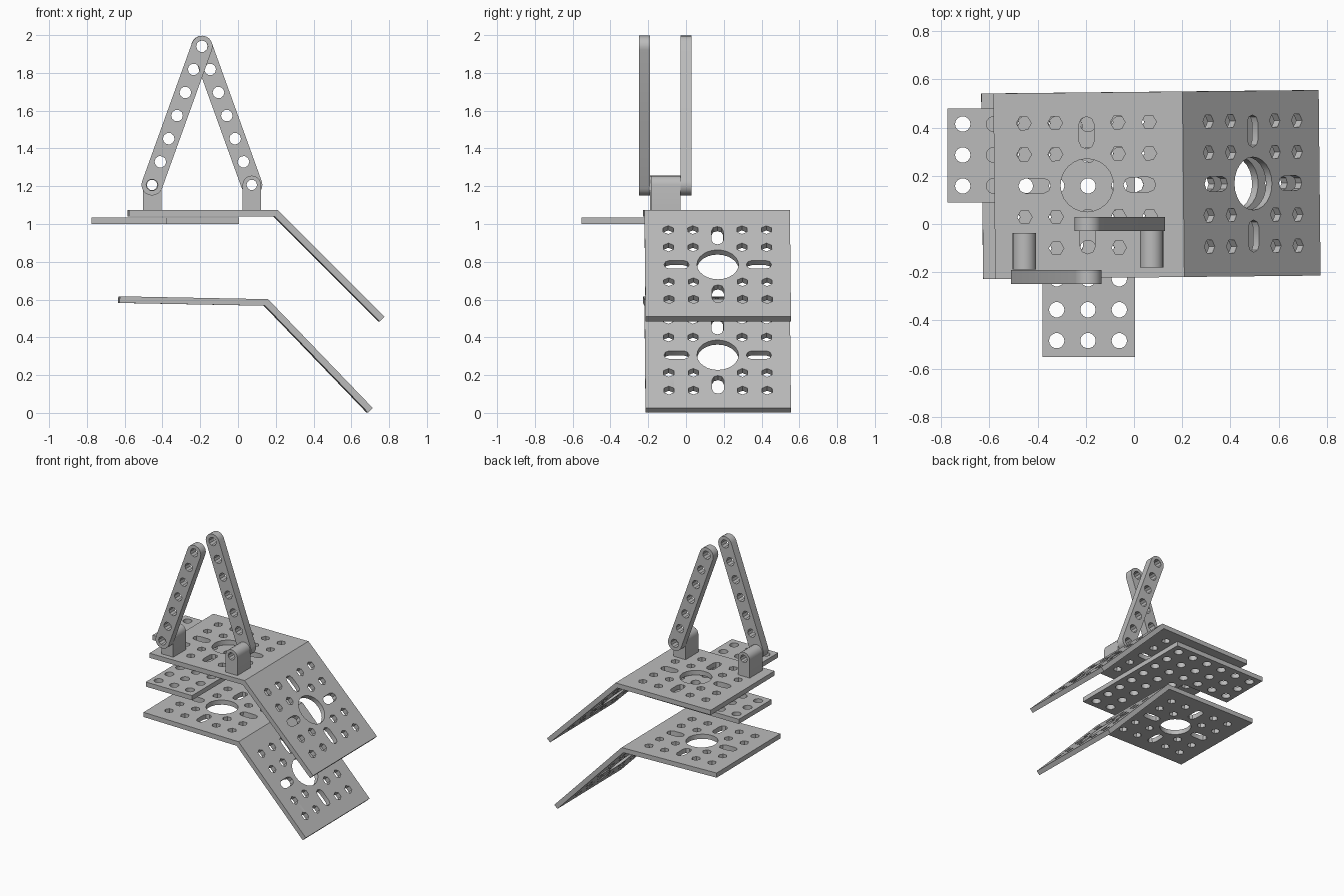
import bpy, bmesh, math
from mathutils import Matrix, Vector

if "Cube" in bpy.data.objects:
    bpy.data.objects.remove(bpy.data.objects["Cube"], do_unlink=True)

PITCH = 0.13      # hole spacing
SHEET = 0.035     # sheet thickness
BEND = math.radians(45)

grey = bpy.data.materials.new("plain grey")
grey.use_nodes = True
colour = (0.5, 0.5, 0.5, 1)
grey.diffuse_color = colour
grey.node_tree.nodes["Principled BSDF"].inputs["Base Color"].default_value = colour


def ring(x, y, r, n):
    return [(x + r * math.cos(2 * math.pi * i / n), y + r * math.sin(2 * math.pi * i / n))
            for i in range(n)]


def stadium(x, y, half, r, angle, n):
    """Rounded slot outline: two half circles joined by straight sides."""
    pts = []
    for side in (1, -1):
        for i in range(n + 1):
            a = -math.pi / 2 + math.pi * i / n
            u, v = side * (half + r * math.cos(a)), side * r * math.sin(a)
            pts.append((x + u * math.cos(angle) - v * math.sin(angle),
                        y + u * math.sin(angle) + v * math.cos(angle)))
    return pts


def sheet(loops, depth):
    """Filled outline with holes, extruded evenly about z = 0, as a bmesh."""
    curve = bpy.data.curves.new("outline", "CURVE")
    curve.dimensions, curve.fill_mode, curve.extrude = "2D", "BOTH", depth / 2
    for loop in loops:
        s = curve.splines.new("POLY")
        s.points.add(len(loop) - 1)
        for p, (x, y) in zip(s.points, loop):
            p.co = (x, y, 0, 1)
        s.use_cyclic_u = True
    tmp = bpy.data.objects.new("outline", curve)
    bpy.context.collection.objects.link(tmp)
    mesh = bpy.data.meshes.new_from_object(
        tmp.evaluated_get(bpy.context.evaluated_depsgraph_get()))
    bm = bmesh.new()
    bm.from_mesh(mesh)
    bmesh.ops.remove_doubles(bm, verts=bm.verts, dist=1e-5)
    bpy.data.objects.remove(tmp)
    bpy.data.curves.remove(curve)
    bpy.data.meshes.remove(mesh)
    return bm


def finish(name, bm, matrix):
    bm.transform(matrix)
    bmesh.ops.recalc_face_normals(bm, faces=bm.faces)
    mesh = bpy.data.meshes.new(name)
    bm.to_mesh(mesh)
    bm.free()
    mesh.materials.clear()
    mesh.materials.append(grey)
    obj = bpy.data.objects.new(name, mesh)
    bpy.context.collection.objects.link(obj)
    bpy.ops.object.select_all(action="DESELECT")
    obj.select_set(True)
    bpy.context.view_layer.objects.active = obj
    bpy.ops.object.shade_smooth_by_angle(angle=math.radians(30))
    return obj


def panel(length, centre):
    """One half of a bracket: starts at the bend (x = 0), top face on z = 0."""
    w = 0.385
    loops = [[(0, -w), (length, -w), (length, w), (0, w)], ring(centre, 0, 0.11, 24)]
    for i in (-2, -1, 1, 2):
        for j in (-2, -1, 1, 2):
            loops.append(ring(centre + i * PITCH, j * PITCH, 0.031, 6))
    for k in range(4):
        a = k * math.pi / 2
        loops.append(stadium(centre + 0.218 * math.cos(a), 0.218 * math.sin(a),
                             0.036, 0.031, a, 4))
    bm = sheet(loops, SHEET)
    bm.transform(Matrix.Translation((0, 0, -SHEET / 2)))
    # open side at the bend, with its lower edge mitred
    seam = [f for f in bm.faces if all(abs(v.co.x) < 1e-4 for v in f.verts)]
    bmesh.ops.delete(bm, geom=seam, context="FACES_ONLY")
    for v in bm.verts:
        if abs(v.co.x) < 1e-4 and v.co.z < -SHEET / 2:
            v.co.x = SHEET * math.tan(BEND / 2)
    return bm


def bracket(name, bend_at, tilt):
    flat = panel(0.785, 0.40)
    flat.transform(Matrix.Scale(-1, 4, Vector((1, 0, 0))))
    slope = panel(0.80, 0.41)
    slope.transform(Matrix.Rotation(BEND, 4, "Y"))
    mesh = bpy.data.meshes.new("half")
    slope.to_mesh(mesh)
    slope.free()
    flat.from_mesh(mesh)
    bpy.data.meshes.remove(mesh)
    bmesh.ops.remove_doubles(flat, verts=flat.verts, dist=1e-4)
    finish(name, flat, Matrix.Translation(bend_at)
           @ Matrix.Rotation(math.radians(0.6), 4, "Z")
           @ Matrix.Rotation(math.radians(tilt), 4, "Y"))


bracket("upper_bracket", (0.205, 0.165, 1.075), 0)
bracket("lower_bracket", (0.155, 0.165, 0.602), 1.1)

# L-shaped perforated plate under the upper bracket
loops = [[(-0.775, 0.09), (-0.38, 0.09), (-0.38, -0.553), (0.005, -0.553),
          (0.005, 0.48), (-0.775, 0.48)]]
for i in range(6):
    for j in range(8):
        if i >= 3 or j < 3:
            loops.append(ring(-0.711 + i * 0.13, 0.415 - j * 0.1285, 0.032, 14))
finish("corner_plate", sheet(loops, SHEET), Matrix.Translation((0, 0, 1.0175)))


def upright(x, y, z, angle):
    """Places an XY outline upright in the XZ plane, turned by angle."""
    return (Matrix.Translation((x, y, z)) @ Matrix.Rotation(-angle, 4, "Y")
            @ Matrix.Rotation(math.pi / 2, 4, "X"))


# two leaning arms with seven holes each, and a post carrying each one
lean = math.atan2(0.735, 0.265)
for side, foot_x, arm_y, post_y, angle in (
        ("right", -0.455, -0.22, -0.113, lean),
        ("left", 0.073, 0.0, -0.105, math.pi - lean)):
    loops = [stadium(0.39, 0, 0.39, 0.056, 0, 10)]
    loops += [ring(i * PITCH, 0, 0.031, 10) for i in range(7)]
    finish(side + "_arm", sheet(loops, 0.06), upright(foot_x, arm_y, 1.207, angle))

    r = 0.049
    arch = [(r * math.cos(math.pi * i / 10), r * math.sin(math.pi * i / 10)) for i in range(11)]
    profile = [[(-r, -0.133), (r, -0.133)] + arch, ring(0, 0, 0.028, 10)]
    finish(side + "_post", sheet(profile, 0.153), upright(foot_x, post_y, 1.207, 0))
